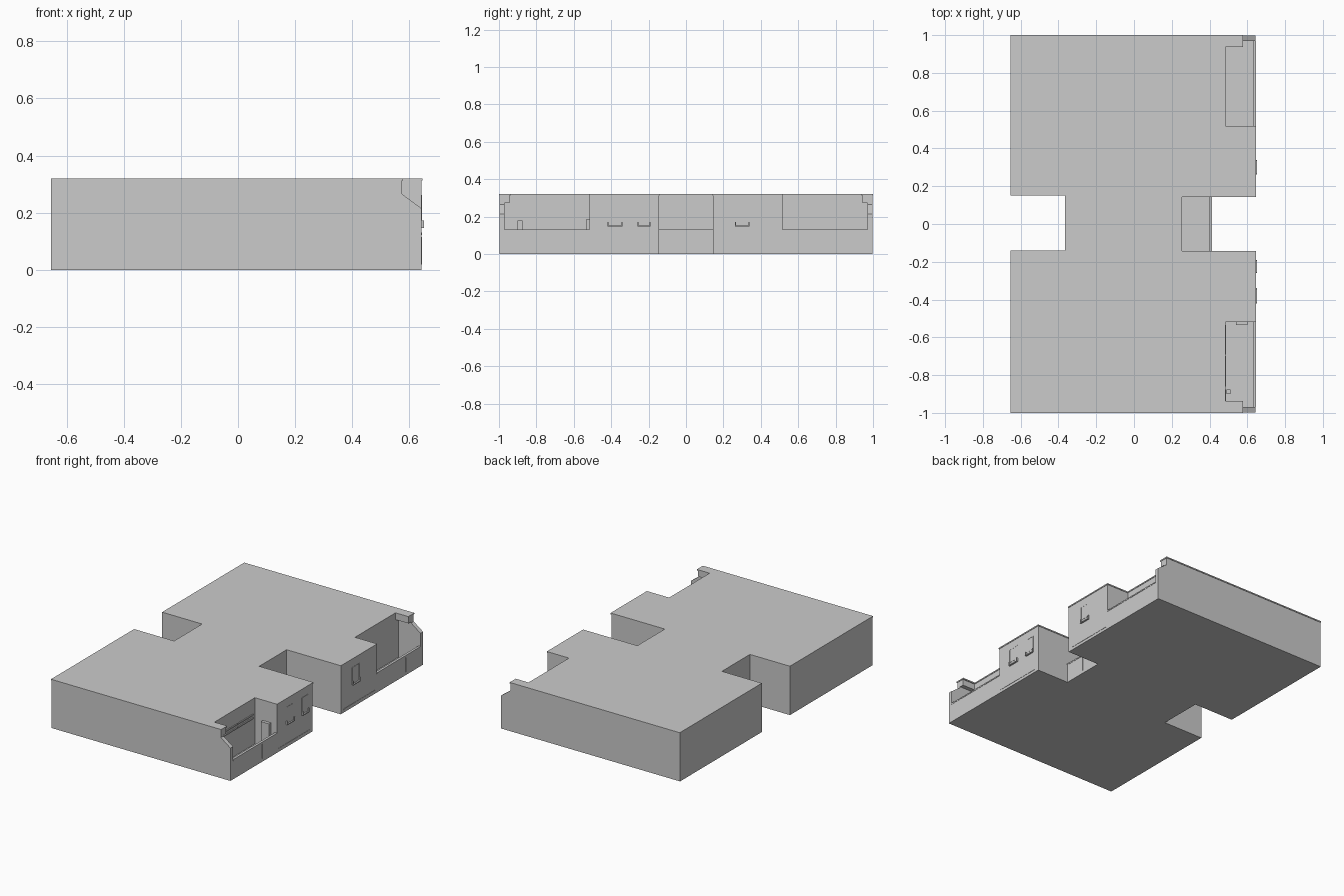
import bpy, bmesh

if "Cube" in bpy.data.objects:
    bpy.data.objects.remove(bpy.data.objects["Cube"])

X0, X1, Y1 = -0.655, 0.643, 0.997
ROOF = 0.312


def mesh_object(name, bm):
    bmesh.ops.recalc_face_normals(bm, faces=bm.faces)
    me = bpy.data.meshes.new(name)
    bm.to_mesh(me)
    bm.free()
    ob = bpy.data.objects.new(name, me)
    bpy.context.collection.objects.link(ob)
    return ob


def prism(name, pts, axis, a, b):
    """Extrude an outline along z (points x,y) or along y (points x,z)."""
    bm = bmesh.new()
    vs = [bm.verts.new((p, q, a) if axis == 'z' else (p, a, q)) for p, q in pts]
    f = bm.faces.new(vs)
    d = (0, 0, b - a) if axis == 'z' else (0, b - a, 0)
    r = bmesh.ops.extrude_face_region(bm, geom=[f])
    bmesh.ops.translate(bm, vec=d, verts=[v for v in r['geom'] if isinstance(v, bmesh.types.BMVert)])
    return mesh_object(name, bm)


def boxes(name, items):
    """One object made of several x0,x1,y0,y1,z0,z1 boxes."""
    bm = bmesh.new()
    for x0, x1, y0, y1, z0, z1 in items:
        for v in bmesh.ops.create_cube(bm, size=1)['verts']:
            v.co = ((x0 + x1) / 2 + v.co.x * (x1 - x0),
                    (y0 + y1) / 2 + v.co.y * (y1 - y0),
                    (z0 + z1) / 2 + v.co.z * (z1 - z0))
    return mesh_object(name, bm)


def outline(e, stub):
    """Footprint with rear notch, front notch and corner recesses; e = overhang."""
    half = [(0.25 + e, 0.145 - e), (X1 + e, 0.145 - e), (X1 + e, 0.515 + e), (0.482 + e, 0.515 + e)]
    if stub:
        half += [(0.482 + e, 0.94 - e), (0.575 + e, 0.94 - e), (0.575 + e, Y1 + e)]
    else:
        half += [(0.482, Y1)]
    lower = [(x, -y) for x, y in reversed(half)]
    return lower + half + [(X0, Y1 + e), (X0, 0.15), (-0.365, 0.15),
                           (-0.365, -0.14), (X0, -0.14), (X0, -Y1 - e)]


# Main block and roof slab with a slight overhang
prism("building_block", outline(0, False), 'z', 0, ROOF)
prism("roof_slab", outline(0.003, True), 'z', ROOF, 0.32)

# Balconies: floors, parapets and capping rails
floors, walls, caps, joints = [], [], [], []
for front, y0, y1 in ((X1, -0.97, -0.515), (0.41, -0.145, 0.145), (X1, 0.515, 0.97)):
    back = 0.25 if front < 0.5 else 0.48
    floors.append((back, front - 0.012, y0, y1, 0, 0.015))
    walls.append((front - 0.012, front, y0, y1, 0, 0.122))
    caps.append((front - 0.014, front + 0.002, y0, y1, 0.122, 0.13))
    n = 3 if front > 0.5 else 2
    for i in range(1, n):
        y = y0 + (y1 - y0) * i / n
        joints.append((front, front + 0.001, y - 0.001, y + 0.001, 0.02, 0.115))
boxes("balcony_floors", floors)
boxes("balcony_parapets", walls)
boxes("parapet_caps", caps)
boxes("panel_joints", joints)

# End walls with a sloped shoulder, and the beams above them
shoulder = [(0.48, 0), (X1, 0), (X1, 0.215), (0.575, 0.265), (0.575, ROOF), (0.48, ROOF)]
for side, s in (("left", -1), ("right", 1)):
    prism(side + "_end_wall", shoulder, 'y', s * 0.97, s * Y1)
    ya, yb = sorted((s * 0.943, s * 0.97))
    boxes(side + "_end_beam", [(0.48, 0.575, ya, yb, 0.272, ROOF)])

# Windows on the projecting bays, each with a frame and a U-shaped basket
glass, frames, baskets = [], [], []
for y, w in ((-0.38, 0.037), (-0.225, 0.032), (0.3, 0.036)):
    glass.append((X1, X1 + 0.001, y - w, y + w, 0.17, 0.26))
    for s in (-1, 1):
        frames.append((X1, X1 + 0.002, y + s * w - 0.002, y + s * w + 0.002, 0.17, 0.26))
        baskets.append((X1, X1 + 0.009, y + s * w - 0.003, y + s * w + 0.003, 0.148, 0.172))
    frames.append((X1, X1 + 0.002, y - w, y + w, 0.258, 0.262))
    baskets.append((X1, X1 + 0.009, y - w, y + w, 0.146, 0.152))
boxes("window_glass", glass)
boxes("window_frames", frames)
boxes("window_baskets", baskets)

# Base strips of the bays
boxes("bay_base_strips", [(X1, X1 + 0.002, -0.505, -0.18, 0.018, 0.024),
                          (X1, X1 + 0.002, 0.175, 0.5, 0.018, 0.024)])

# Frame rails on the back wall of one corner balcony, plus its small fittings
rails = []
for z in (0.192, 0.215):
    for y0, y1 in ((-0.95, -0.875), (-0.86, -0.7), (-0.69, -0.535)):
        rails.append((0.482, 0.488, y0, y1, z - 0.004, z + 0.004))
boxes("balcony_wall_rails", rails)
boxes("balcony_stand", [(0.49, 0.51, -0.9, -0.875, 0.015, 0.18)])
boxes("balcony_side_panel", [(0.54, 0.6, -0.535, -0.515, 0.015, 0.185)])
